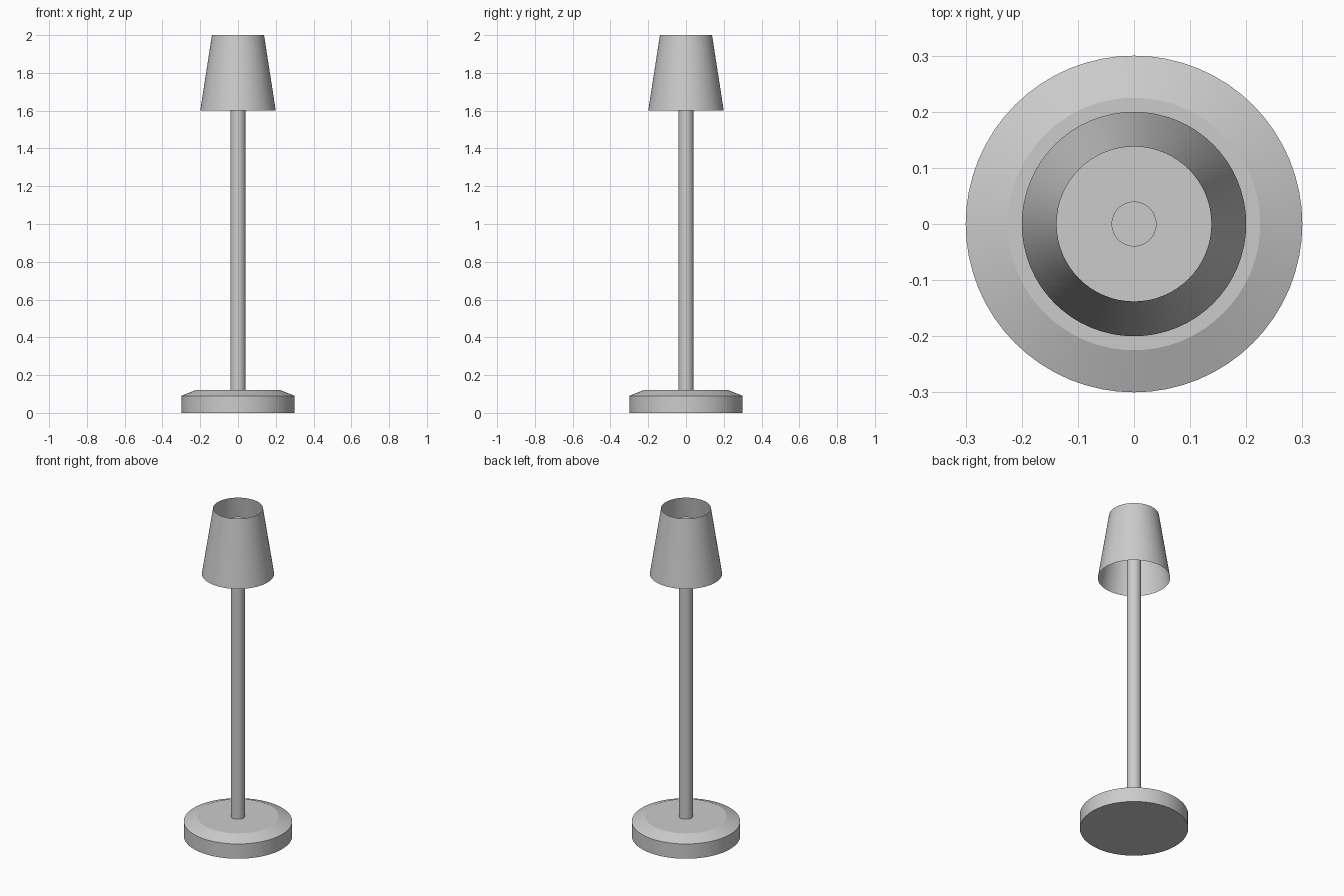
import bpy, bmesh, math

if "Cube" in bpy.data.objects:
    bpy.data.objects.remove(bpy.data.objects["Cube"])

SEGMENTS = 64


def revolve(name, profile):
    """Spin a list of (radius, height) points around z; radius 0 closes the end."""
    bm = bmesh.new()
    verts = [bm.verts.new((r, 0, z)) for r, z in profile]
    edges = [bm.edges.new(pair) for pair in zip(verts, verts[1:])]
    bmesh.ops.spin(bm, geom=verts + edges, cent=(0, 0, 0), axis=(0, 0, 1),
                   angle=math.tau, steps=SEGMENTS, use_duplicate=False)
    bmesh.ops.remove_doubles(bm, verts=bm.verts, dist=1e-5)
    bmesh.ops.recalc_face_normals(bm, faces=bm.faces)
    # open surfaces: make sure the wall faces outward
    wall = max(bm.faces, key=lambda f: f.calc_center_median().xy.length)
    if wall.normal.xy.dot(wall.calc_center_median().xy) < 0:
        bmesh.ops.reverse_faces(bm, faces=bm.faces)
    mesh = bpy.data.meshes.new(name)
    bm.to_mesh(mesh)
    bm.free()
    obj = bpy.data.objects.new(name, mesh)
    bpy.context.collection.objects.link(obj)
    bpy.ops.object.select_all(action='DESELECT')
    obj.select_set(True)
    bpy.context.view_layer.objects.active = obj
    bpy.ops.object.shade_smooth_by_angle(angle=math.radians(20))
    return obj


# Round foot with a sloped upper edge
revolve("base", [(0, 0), (0.3, 0), (0.3, 0.09), (0.225, 0.12), (0, 0.12)])

# Upright stem reaching up into the shade
revolve("stem", [(0, 0.12), (0.04, 0.12), (0.04, 1.93), (0, 1.93)])

# Thin tapered shade, open at both ends
revolve("lampshade", [(0.2, 1.6), (0.138, 2.0)])
